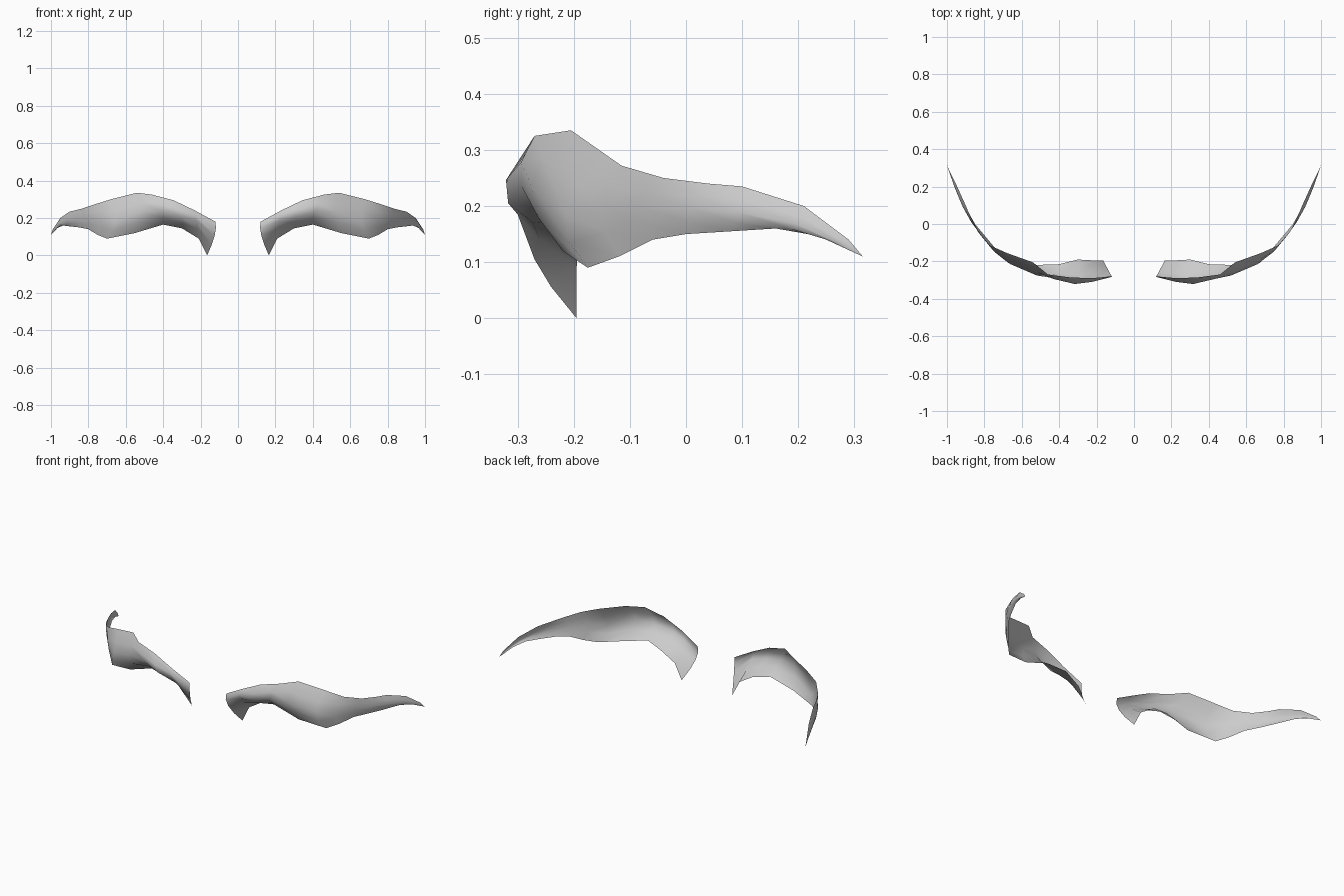
import bpy
import bmesh
import math
from mathutils import Vector

cube = bpy.data.objects.get("Cube")
if cube:
    bpy.data.objects.remove(cube, do_unlink=True)

# Plain grey material
grey = bpy.data.materials.new("plain_grey")
grey.use_nodes = True
colour = (0.6, 0.6, 0.6, 1)
grey.diffuse_color = colour
grey.node_tree.nodes["Principled BSDF"].inputs["Base Color"].default_value = colour

# Cross-sections from the inner end to the outer tip: top edge, ridge, bottom edge
SECTIONS = [
    [(.12, -.28, .18), (.125, -.27, .105), (.165, -.195, 0)],
    [(.23, -.29, .24), (.22, -.3, .185), (.21, -.195, .09)],
    [(.345, -.285, .295), (.3, -.317, .205), (.3, -.19, .145)],
    [(.46, -.27, .325), (.41, -.293, .235), (.4, -.215, .165)],
    [(.54, -.205, .335), (.52, -.275, .235), (.55, -.22, .12)],
    [(.68, -.155, .3), (.66, -.215, .185), (.7, -.175, .09)],
    [(.77, -.115, .272), (.745, -.15, .195), (.75, -.12, .11)],
    [(.835, -.04, .25), (.81, -.07, .195), (.8, -.06, .14)],
    [(.875, .04, .24), (.87, .01, .195), (.85, 0, .15)],
    [(.9, .1, .235), (.915, .09, .19), (.895, .08, .155)],
    [(.95, .21, .2), (.957, .19, .17), (.935, .16, .16)],
    [(.99, .29, .14), (.985, .27, .135), (.965, .235, .147)],
]
TIP = (1, .315, .11)
STEPS = 4


def bowed_section(section):
    """Points on the parabola through the top, ridge and bottom."""
    top, ridge, bottom = (Vector(p) for p in section)
    points = []
    for i in range(STEPS + 1):
        t = i / STEPS
        points.append(top * (1 - t) * (1 - 2 * t)
                      + ridge * 4 * t * (1 - t)
                      + bottom * t * (2 * t - 1))
    return points


def build_eyebrow(name, side):
    """Loft the sections into an open shell and close it at the tip."""
    bm = bmesh.new()
    rows = []
    for section in SECTIONS:
        rows.append([bm.verts.new((p.x * side, p.y, p.z))
                     for p in bowed_section(section)])
    tip = bm.verts.new((TIP[0] * side, TIP[1], TIP[2]))

    def add_face(corners):
        face = bm.faces.new(corners if side > 0 else corners[::-1])
        face.smooth = True

    for inner, outer in zip(rows, rows[1:]):
        for i in range(STEPS):
            add_face([inner[i], inner[i + 1], outer[i + 1], outer[i]])
    for i in range(STEPS):
        add_face([rows[-1][i], rows[-1][i + 1], tip])

    mesh = bpy.data.meshes.new(name)
    bm.to_mesh(mesh)
    bm.free()
    mesh.materials.append(grey)
    obj = bpy.data.objects.new(name, mesh)
    bpy.context.collection.objects.link(obj)
    return obj


# Mirrored pair of eyebrows
left = build_eyebrow("left_eyebrow", 1)
right = build_eyebrow("right_eyebrow", -1)
